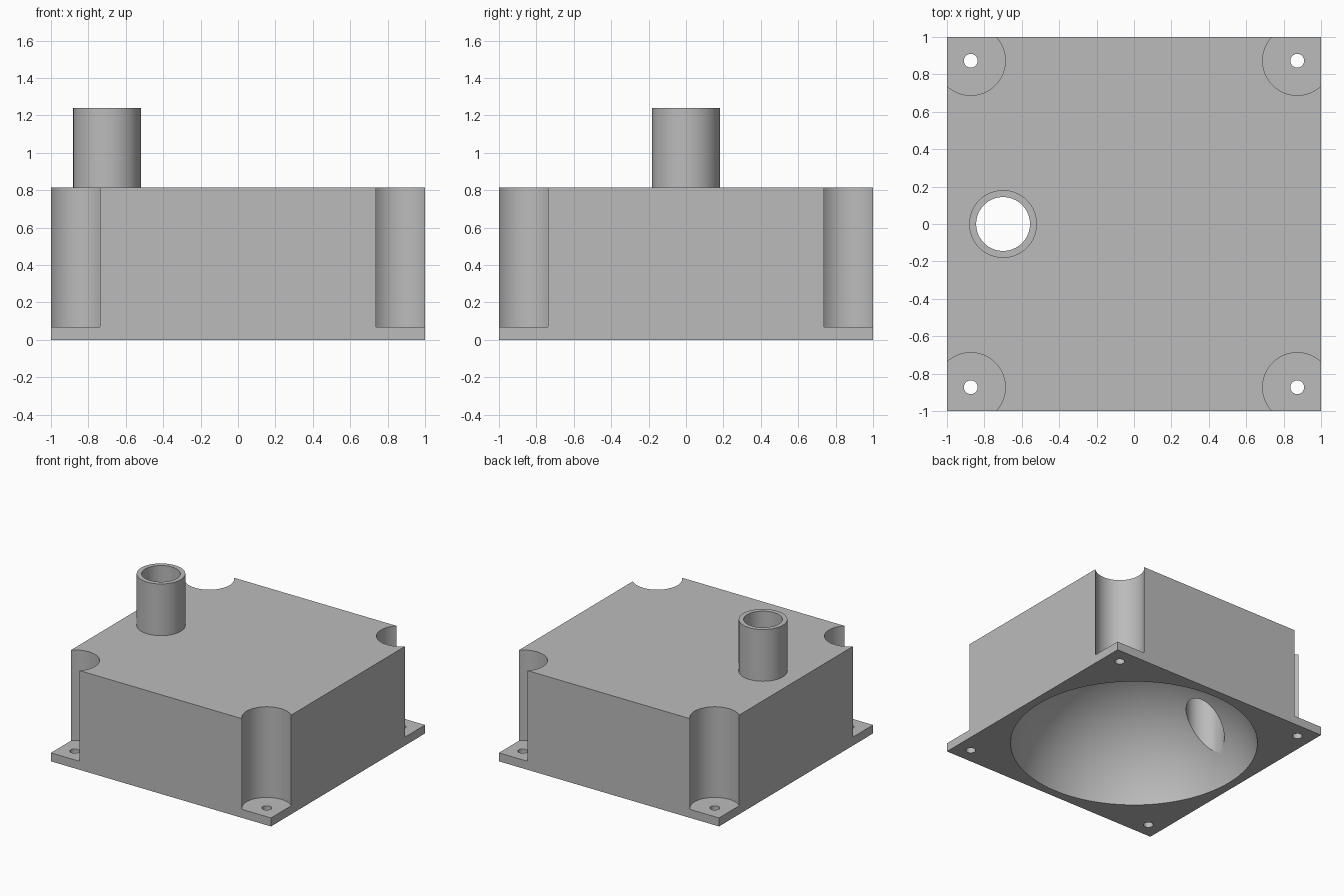
import bpy
import math
from mathutils import Vector

if "Cube" in bpy.data.objects:
    bpy.data.objects.remove(bpy.data.objects["Cube"], do_unlink=True)

TOP = 0.815       # upper face of the housing
FLANGE = 0.07     # thickness of the mounting ears
TUBE_TOP = 1.24
CORNER = 0.873    # screw axis offset
TUBE_X = -0.70
RIM = 0.93        # mouth radius of the domed cavity
DROP = 0.18       # dome centre below the underside

grey = bpy.data.materials.new("plain grey")
grey.use_nodes = True
colour = (0.5, 0.5, 0.5, 1)
grey.diffuse_color = colour
grey.node_tree.nodes["Principled BSDF"].inputs["Base Color"].default_value = colour


def cylinder(name, x, y, radius, low, high, sides=64):
    bpy.ops.mesh.primitive_cylinder_add(
        vertices=sides, radius=radius, depth=high - low,
        location=(x, y, (low + high) / 2))
    bpy.context.object.name = name
    return bpy.context.object


def combine(target, tool, operation):
    """Apply one boolean step and discard the tool."""
    mod = target.modifiers.new(tool.name, "BOOLEAN")
    mod.operation, mod.solver, mod.object = operation, "EXACT", tool
    bpy.context.view_layer.objects.active = target
    bpy.ops.object.modifier_apply(modifier=mod.name)
    bpy.data.objects.remove(tool, do_unlink=True)


# Square housing block
bpy.ops.mesh.primitive_cube_add(size=2, location=(0, 0, TOP / 2))
housing = bpy.context.object
housing.name = "housing"
housing.scale.z = TOP / 2
bpy.ops.object.transform_apply(location=True, rotation=False, scale=True)

# Scalloped corners that leave drilled mounting ears
for sx in (-1, 1):
    for sy in (-1, 1):
        x, y = sx * CORNER, sy * CORNER
        combine(housing, cylinder("scallop", x, y, 0.185, FLANGE, 1), "DIFFERENCE")
        combine(housing, cylinder("screw_hole", x, y, 0.037, -1, 1, 32), "DIFFERENCE")

# Outlet tube
combine(housing, cylinder("tube", TUBE_X, 0, 0.181, TOP - 0.02, TUBE_TOP), "UNION")

# Domed cavity in the underside
bpy.ops.mesh.primitive_uv_sphere_add(
    segments=96, ring_count=64, radius=math.hypot(RIM, DROP),
    location=(0, 0, -DROP))
dome = bpy.context.object
dome.name = "dome"
combine(housing, dome, "DIFFERENCE")

# Bore through the tube into the cavity
combine(housing, cylinder("bore", TUBE_X, 0, 0.144, -1, 2), "DIFFERENCE")

# Finish
housing.data.materials.clear()
housing.data.materials.append(grey)
for face in housing.data.polygons:
    face.material_index = 0
bpy.ops.object.select_all(action="DESELECT")
housing.select_set(True)
bpy.context.view_layer.objects.active = housing
bpy.ops.object.shade_smooth_by_angle(angle=math.radians(30))
